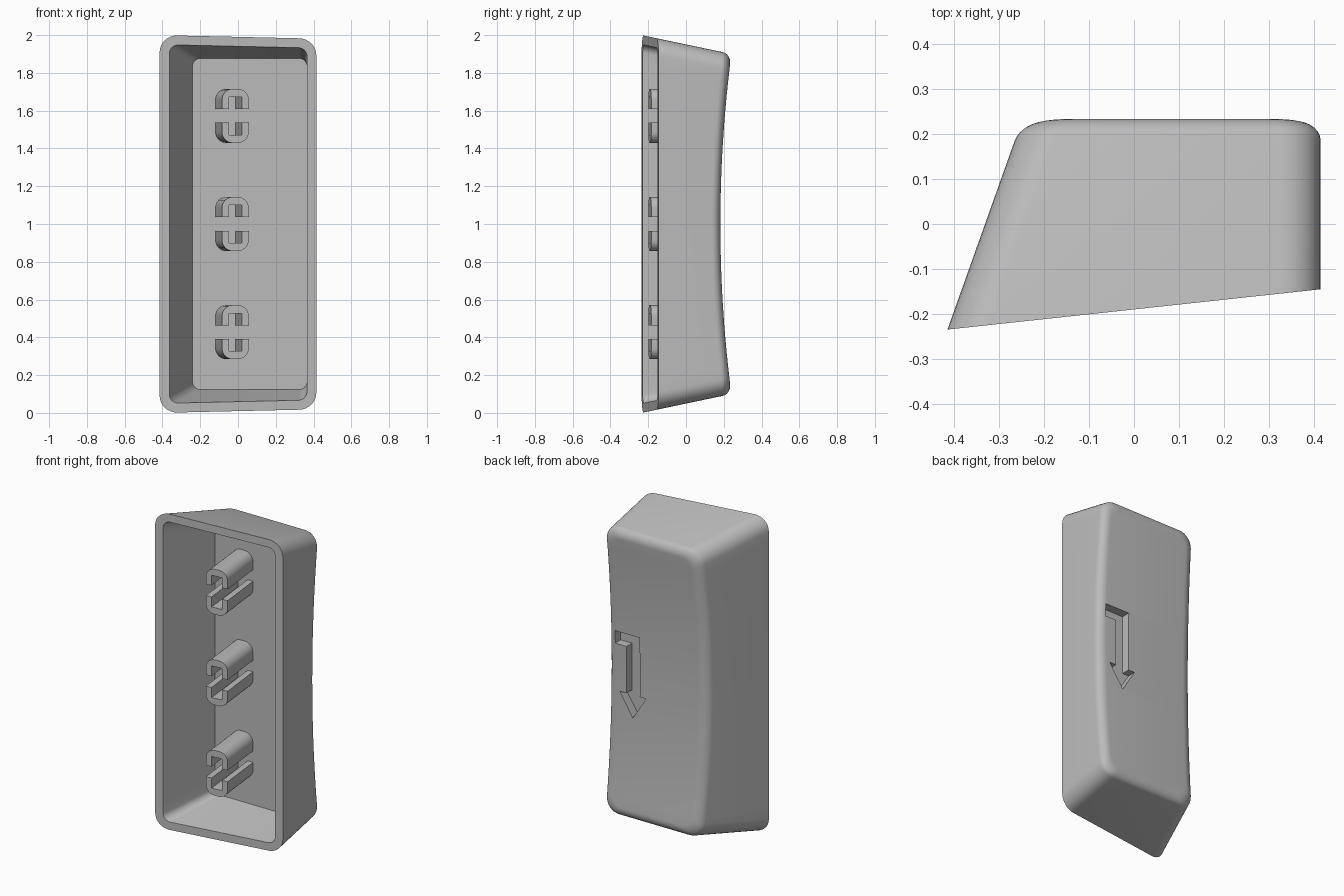
import bpy, bmesh
from math import sin, cos, pi

if "Cube" in bpy.data.objects:
    bpy.data.objects.remove(bpy.data.objects["Cube"])

grey = bpy.data.materials.new("plain grey")
grey.use_nodes = True
colour = (0.5, 0.5, 0.5, 1)
grey.diffuse_color = colour
grey.node_tree.nodes["Principled BSDF"].inputs["Base Color"].default_value = colour

FLOOR = 0.115    # depth of the cavity floor
SLANT = 0.108    # slope of the front rim


def rim(x, z):
    return -0.19 + SLANT * x


def dish(z):
    return 0.182 + 0.072 * (z - 1) ** 2


def make_object(name, bm):
    bmesh.ops.recalc_face_normals(bm, faces=bm.faces)
    mesh = bpy.data.meshes.new(name)
    bm.to_mesh(mesh)
    bm.free()
    mesh.materials.append(grey)
    ob = bpy.data.objects.new(name, mesh)
    bpy.context.collection.objects.link(ob)
    return ob


def smooth(ob):
    bpy.ops.object.select_all(action='DESELECT')
    ob.select_set(True)
    bpy.context.view_layer.objects.active = ob
    bpy.ops.object.shade_smooth_by_angle(angle=0.5)


# Half outline of a rounded rectangle: (side fraction, corner direction)
ARC, SIDE = 8, 32
half_outline = [(-1, sin(a), -cos(a)) for a in (pi / 2 * i / ARC for i in range(ARC))]
half_outline += [(-1 + 2 * i / SIDE, 1, 0) for i in range(SIDE + 1)]
half_outline += [(1, cos(a), sin(a)) for a in (pi / 2 * i / ARC for i in range(1, ARC + 1))]


def ring(bm, depth, inset, radius):
    """Rounded rectangle on the tapered walls, lying on the surface y = depth(x, z)."""
    verts = []
    for side, outline in ((1, half_outline), (-1, half_outline[::-1])):
        for f, ca, sa in outline:
            x, y, z = 0.4 * side, 0, 1 + f
            for _ in range(8):
                y = depth(x, z)
                half = 1 - 0.21 * (y + 0.235) - inset
                edge = 0.415 - inset if side > 0 else -0.415 + 0.356 * (y + 0.235) + inset
                x = edge - side * radius * (1 - ca)
                z = 1 + f * (half - radius) + radius * sa
            verts.append(bm.verts.new((x, y, z)))
    return verts


def cap(bm, loop):
    for i in range(len(loop) // 2 - 1):
        bm.faces.new((loop[i], loop[i + 1], loop[-2 - i], loop[-1 - i]))


# Hollow shell: floor, inner wall, rim, outer wall, rounded edge, dished back
bm = bmesh.new()
loops = [ring(bm, lambda x, z: FLOOR, 0.05, 0.04),
         ring(bm, rim, 0.05, 0.045),
         ring(bm, rim, 0, 0.09)]
for i in range(8):
    a = pi / 2 * i / 7
    loops.append(ring(bm, lambda x, z: dish(z) - 0.045 * (1 - sin(a)),
                      0.055 * (1 - cos(a)), 0.09 - 0.02 * (1 - cos(a))))
for p, q in zip(loops, loops[1:]):
    for i in range(len(p)):
        j = (i + 1) % len(p)
        bm.faces.new((p[i], p[j], q[j], q[i]))
cap(bm, loops[-1])
bmesh.ops.contextual_create(bm, geom=loops[0])
shell = make_object("keycap_shell", bm)


def prism(name, points, front, back):
    """Solid between two placed copies of an x-z outline."""
    bm = bmesh.new()
    a = [bm.verts.new(front(x, z)) for x, z in points]
    b = [bm.verts.new(back(x, z)) for x, z in points]
    bm.faces.new(a)
    bm.faces.new(b)
    for i in range(len(a)):
        j = (i + 1) % len(a)
        bm.faces.new((a[i], a[j], b[j], b[i]))
    return make_object(name, bm)


# Bent arrow sunk into the back
arrow = [(0.366, 1.235), (0.195, 1.235), (0.195, 0.86), (0.15, 0.86),
         (0.241, 0.715), (0.335, 0.86), (0.287, 0.86), (0.287, 1.155), (0.366, 1.155)]
cutter = prism("arrow_cutter", arrow, lambda x, z: (x, 0.13, z), lambda x, z: (x, 0.4, z))
cutter.hide_render = True
cut = shell.modifiers.new("arrow recess", 'BOOLEAN')
cut.operation = 'DIFFERENCE'
cut.solver = 'EXACT'
cut.object = cutter
bpy.context.view_layer.objects.active = shell
bpy.ops.object.modifier_apply(modifier=cut.name)
bpy.data.objects.remove(cutter)
smooth(shell)

# Split stems: an upper and a lower hook at each of three places, square to the rim
MID, W, H, SLOT, R = -0.014, 0.071, 0.143, 0.034, 0.058
hook = [(-SLOT, 0.036), (-W, 0.036)]
hook += [(-W + R - R * cos(a), H - R + R * sin(a)) for a in (pi / 2 * i / 8 for i in range(9))]
hook += [(-x, z) for x, z in hook[:1:-1]]
hook += [(W, 0.036), (SLOT, 0.036), (SLOT, 0.1), (-SLOT, 0.1)]


def root(x, z):
    y = FLOOR + 0.008
    return (x - SLANT * (y - rim(x, z)), y, z)


for place, height in (("lower", 0.4275), ("middle", 1.0), ("upper", 1.5725)):
    for end, sign in (("top", 1), ("bottom", -1)):
        points = [(MID + x, height + sign * z) for x, z in hook]
        smooth(prism(f"{place}_stem_{end}", points, lambda x, z: (x, rim(x, z), z), root))
